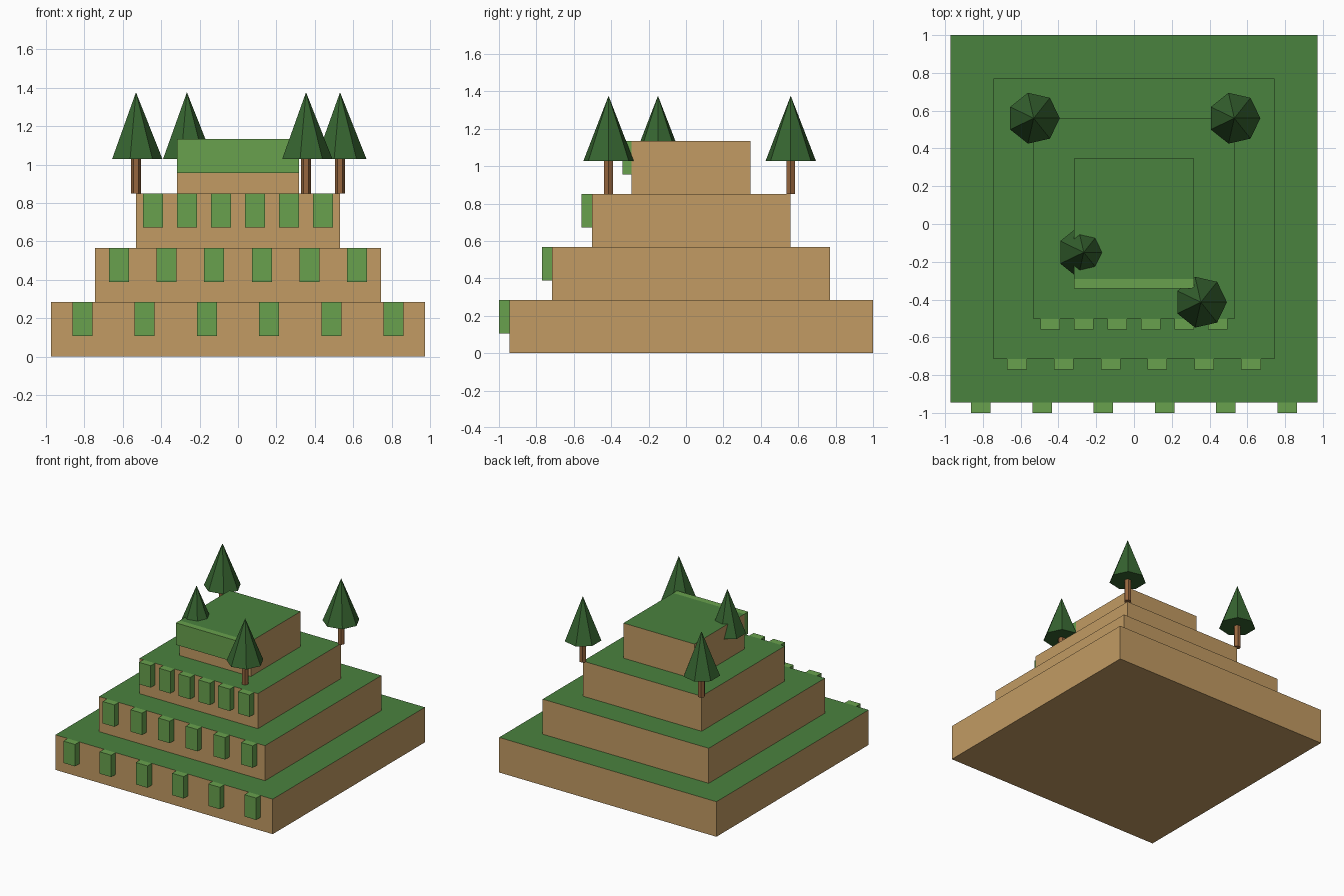
import bpy
import bmesh
from mathutils import Matrix, Vector

default = bpy.data.objects.get("Cube")
if default:
    bpy.data.objects.remove(default, do_unlink=True)


def srgb(r, g, b):
    """Convert 8-bit display colour to linear RGBA."""
    def lin(c):
        c /= 255
        return c / 12.92 if c <= 0.04045 else ((c + 0.055) / 1.055) ** 2.4
    return (lin(r), lin(g), lin(b), 1)


def material(name, colour):
    mat = bpy.data.materials.new(name)
    mat.use_nodes = True
    mat.diffuse_color = colour
    mat.node_tree.nodes["Principled BSDF"].inputs["Base Color"].default_value = colour
    return mat


SAND = material("sandstone", srgb(194, 155, 99))
GRASS = material("grass green", srgb(74, 130, 63))
VINE = material("vine green", srgb(104, 161, 77))
LEAF = material("dark leaf green", srgb(54, 100, 48))
BARK = material("bark brown", srgb(150, 102, 62))


def finish(name, bm, *mats):
    mesh = bpy.data.meshes.new(name)
    bm.to_mesh(mesh)
    bm.free()
    for mat in mats:
        mesh.materials.append(mat)
    obj = bpy.data.objects.new(name, mesh)
    bpy.context.collection.objects.link(obj)
    return obj


def box(name, low, high, side, top=None):
    """Box between two corners, with an optional other colour on its top."""
    low, high = Vector(low), Vector(high)
    bm = bmesh.new()
    bmesh.ops.create_cube(bm, size=1, matrix=Matrix.Translation((low + high) / 2)
                          @ Matrix.Diagonal((*(high - low), 1)))
    if top:
        for face in bm.faces:
            face.material_index = int(face.normal.z > 0.5)
    return finish(name, bm, side, *([top] if top else []))


def cone(name, sides, r_low, r_high, x, y, z_low, z_high, mat):
    bm = bmesh.new()
    bmesh.ops.create_cone(bm, cap_ends=True, segments=sides, radius1=r_low,
                          radius2=r_high, depth=z_high - z_low)
    # Put a corner on the +x axis
    first = next(v for v in bm.verts if v.co.z < 0 and v.co.xy.length > 0)
    angle = first.co.xy.angle_signed(Vector((1, 0)))
    bm.transform(Matrix.Translation((x, y, (z_low + z_high) / 2))
                 @ Matrix.Rotation(-angle, 4, "Z"))
    return finish(name, bm, mat)


# Stepped terraces with hanging plants along the front edges
STEP = 0.2833
CENTRE_Y = 0.0275
DEPTH = 0.055
DROP = 0.177
PLANT_WIDTH = 0.104
PLANTS = 6
names = ["bottom", "lower", "upper", "top"]
for level, half in enumerate([0.9725, 0.743, 0.531, 0.318]):
    base, roof = level * STEP, (level + 1) * STEP
    front = CENTRE_Y - half
    box(f"{names[level]}_terrace", (-half, front, base),
        (half, CENTRE_Y + half, roof), SAND, GRASS)
    if level == 3:
        # One wide hedge hangs over the top terrace
        box("top_hanging_hedge", (-half, front - DEPTH + 0.005, roof - DROP),
            (half, front, roof), VINE)
        continue
    for i in range(PLANTS):
        x = (i - (PLANTS - 1) / 2) * 2 * half / PLANTS
        box(f"{names[level]}_hanging_plant_{i + 1}",
            (x - PLANT_WIDTH / 2, front - DEPTH, roof - DROP),
            (x + PLANT_WIDTH / 2, front, roof), VINE)

# Conical trees on the upper terrace
ground = 3 * STEP
trees = {"back_right": (-0.531, 0.56), "back_left": (0.531, 0.56),
         "front_left": (0.354, -0.414), "front_right": (-0.266, -0.15)}
for place, (x, y) in trees.items():
    cone(f"{place}_tree_trunk", 6, 0.027, 0.027, x, y, ground, 1.04, BARK)
    cone(f"{place}_tree_crown", 7, 0.138, 0, x, y, 1.028, 1.376, LEAF)
